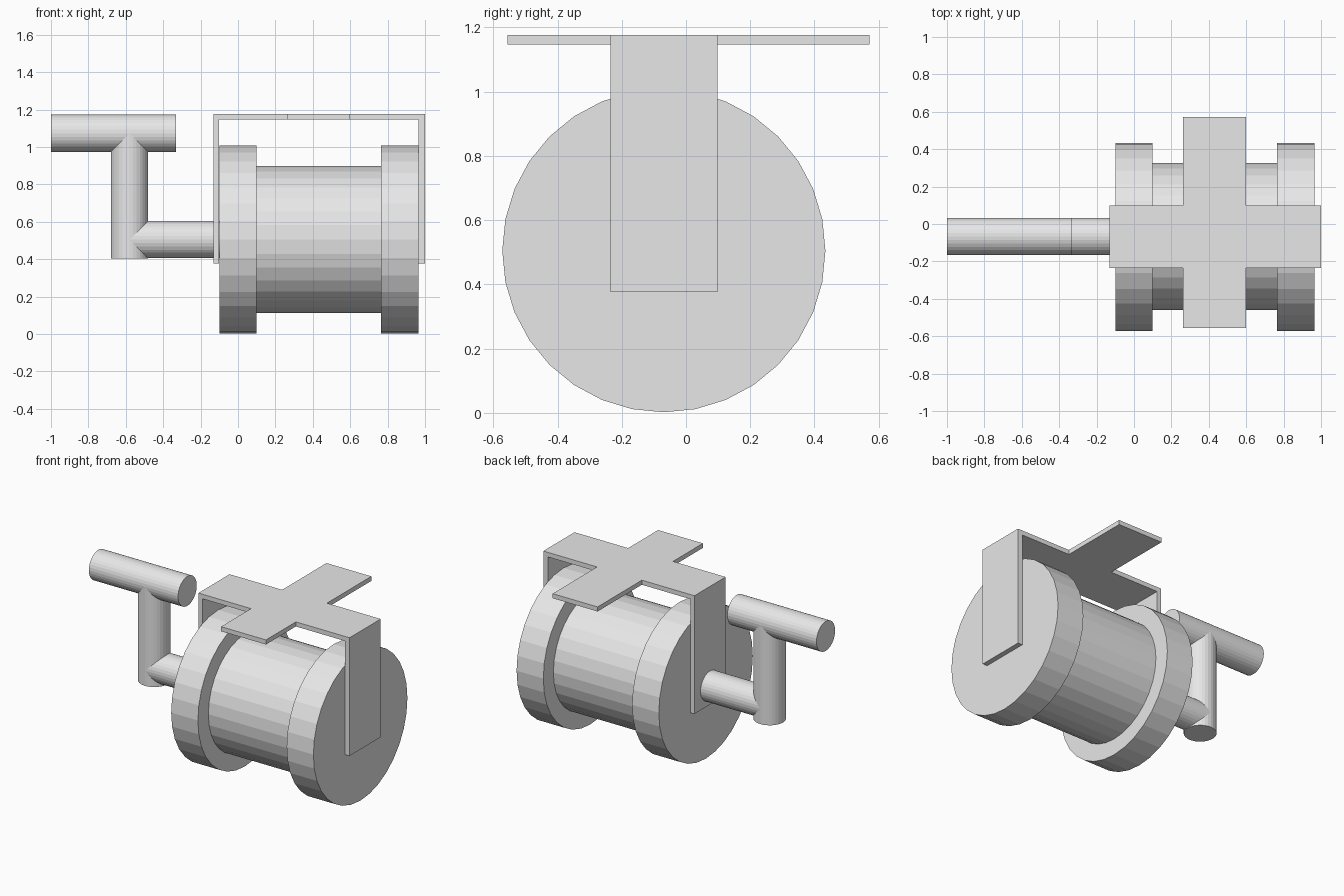
import bpy, bmesh, math
from mathutils import Matrix, Vector

if "Cube" in bpy.data.objects:
    bpy.data.objects.remove(bpy.data.objects["Cube"])

grey = bpy.data.materials.new("light_grey")
grey.diffuse_color = (0.8, 0.8, 0.8, 1)
grey.use_nodes = True
grey.node_tree.nodes["Principled BSDF"].inputs["Base Color"].default_value = grey.diffuse_color

AXIS_Y, AXIS_Z = -0.067, 0.505      # centre line of the drum
STRAP_Y0, STRAP_Y1 = -0.235, 0.098  # width of the bracket strap


def finish(name, bm):
    bmesh.ops.recalc_face_normals(bm, faces=bm.faces)
    mesh = bpy.data.meshes.new(name)
    bm.to_mesh(mesh)
    bm.free()
    mesh.materials.append(grey)
    obj = bpy.data.objects.new(name, mesh)
    bpy.context.collection.objects.link(obj)
    return obj


def rod(name, start, end, radius):
    """Flat-faced 32-sided cylinder between two points."""
    a, b = Vector(start), Vector(end)
    rot = Matrix.Rotation(math.pi / 2, 4, 'Y') if abs(b.x - a.x) > 0 else Matrix()
    bm = bmesh.new()
    bmesh.ops.create_cone(bm, cap_ends=True, segments=32, radius1=radius,
                          radius2=radius, depth=(b - a).length,
                          matrix=Matrix.Translation((a + b) / 2) @ rot)
    return finish(name, bm)


def extrude(name, profile, direction):
    """Solid made by sweeping a closed outline along a direction."""
    bm = bmesh.new()
    face = bm.faces.new([bm.verts.new(p) for p in profile])
    new = bmesh.ops.extrude_face_region(bm, geom=[face])["geom"]
    bmesh.ops.translate(bm, vec=direction,
                        verts=[v for v in new if isinstance(v, bmesh.types.BMVert)])
    return finish(name, bm)


# Drum with a flange at each end
rod("drum", (0.0, AXIS_Y, AXIS_Z), (0.87, AXIS_Y, AXIS_Z), 0.393)
for name, x in (("left_flange", -0.1), ("right_flange", 0.765)):
    rod(name, (x, AXIS_Y - 0.002, AXIS_Z), (x + 0.2, AXIS_Y - 0.002, AXIS_Z), 0.503)

# U-shaped strap over the drum
outline = [(-0.132, 0.377), (-0.132, 1.177), (1.0, 1.177), (1.0, 0.377),
           (0.966, 0.377), (0.966, 1.146), (-0.101, 1.146), (-0.101, 0.377)]
extrude("bracket_strap", [(x, STRAP_Y0, z) for x, z in outline],
        (0, STRAP_Y1 - STRAP_Y0, 0))

# Mounting wings that complete the cross on top
for name, y0, y1 in (("front_wing", STRAP_Y0, -0.555), ("back_wing", STRAP_Y1, 0.572)):
    extrude(name, [(0.262, y0, 1.146), (0.598, y0, 1.146),
                   (0.598, y0, 1.177), (0.262, y0, 1.177)], (0, y1 - y0, 0))

# Crank: shaft, upright arm and grip
rod("crank_shaft", (-0.575, AXIS_Y, AXIS_Z), (-0.1, AXIS_Y, AXIS_Z), 0.1)
rod("crank_arm", (-0.58, AXIS_Y, 0.403), (-0.58, AXIS_Y, 1.073), 0.1)
rod("crank_grip", (-1.0, AXIS_Y, 1.073), (-0.332, AXIS_Y, 1.073), 0.1)
